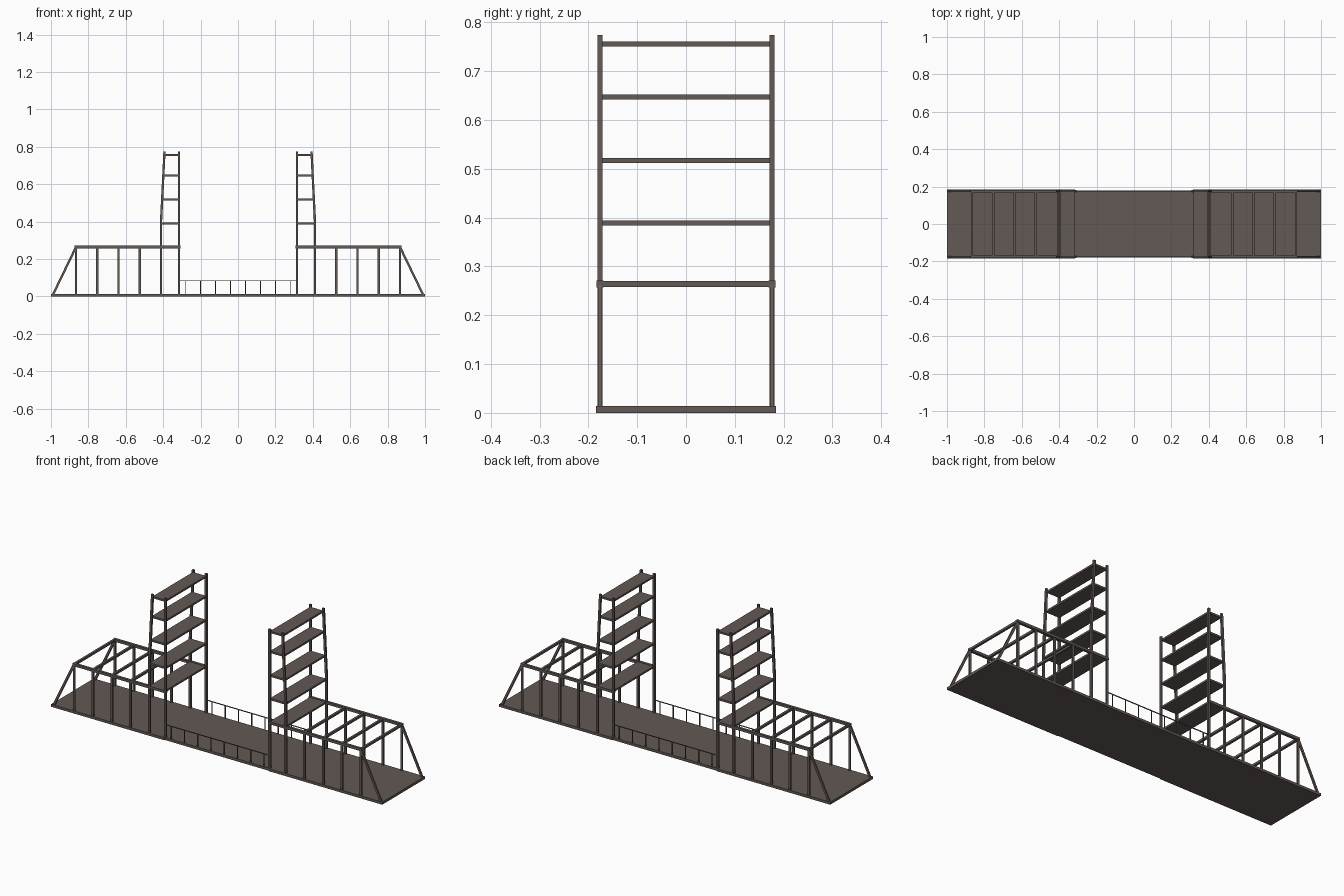
import bpy
from mathutils import Vector

cube = bpy.data.objects.get("Cube")
if cube:
    bpy.data.objects.remove(cube, do_unlink=True)

steel = bpy.data.materials.new("weathered_brown_steel")
steel.use_nodes = True
COLOR = (0.125, 0.1, 0.09, 1)
steel.diffuse_color = COLOR
steel.node_tree.nodes["Principled BSDF"].inputs["Base Color"].default_value = COLOR


def box(name, x, y, z):
    """Box spanning the given (min, max) ranges."""
    spans = (x, y, z)
    bpy.ops.mesh.primitive_cube_add(size=1, location=[(a + b) / 2 for a, b in spans])
    ob = bpy.context.object
    ob.name = name
    ob.scale = [abs(b - a) for a, b in spans]
    ob.data.materials.append(steel)
    return ob


def beam(name, start, end, width, depth):
    """Square bar between two points lying in one xz plane."""
    a, b = Vector(start), Vector(end)
    d = b - a
    bpy.ops.mesh.primitive_cube_add(size=1, location=(a + b) / 2)
    ob = bpy.context.object
    ob.name = name
    ob.scale = (width, depth, d.length)
    ob.rotation_euler = d.to_track_quat('Z', 'Y').to_euler() if d.x == 0 else \
        Vector((0, 0, 1)).rotation_difference(d).to_euler()
    ob.data.materials.append(steel)
    return ob


INNER, OUTER, END = 0.315, 0.412, 0.866   # tower legs and last truss post
TOP, SIDE, DECK = 0.264, 0.176, 0.014
BAYS = 4
posts = [OUTER + (END - OUTER) * i / BAYS for i in range(1, BAYS + 1)]
shelves = (0.389, 0.517, 0.647, 0.756)
KNEE, PEAK, PEAK_X = 0.39, 0.774, 0.393


def outer_x(z):
    """Centre line of the outer tower leg, which leans in above the knee."""
    return OUTER + (PEAK_X - OUTER) * max(0, (z - KNEE) / (PEAK - KNEE))


# Central deck
box("middle_deck", (-INNER, INNER), (-0.18, 0.18), (0, DECK))

for s, side in ((-1, "right"), (1, "left")):
    # Approach deck
    box(f"{side}_deck", (s * INNER, s), (-0.184, 0.184), (0, DECK))

    # Cross beams over the truss, and the tower platforms
    for x in posts:
        box(f"{side}_cross_beam", (s * x - 0.006, s * x + 0.006), (-SIDE, SIDE), (TOP - 0.006, TOP + 0.006))
    for z in (TOP,) + shelves:
        box(f"{side}_tower_platform", (s * INNER, s * outer_x(z)), (-0.174, 0.174), (z - 0.005, z + 0.005))

    for y in (-SIDE, SIDE):
        # Side truss
        box(f"{side}_top_chord", (s * 0.308, s * 0.873), (y - 0.007, y + 0.007), (TOP - 0.007, TOP + 0.007))
        for x in posts:
            beam(f"{side}_truss_post", (s * x, y, DECK), (s * x, y, TOP), 0.012, 0.008)
        beam(f"{side}_end_diagonal", (s * 0.99, y, 0.008), (s * END, y, TOP), 0.012, 0.008)
        # Tower legs
        beam(f"{side}_inner_leg", (s * INNER, y, 0), (s * INNER, y, PEAK), 0.012, 0.01)
        beam(f"{side}_outer_leg", (s * OUTER, y, 0), (s * OUTER, y, KNEE), 0.012, 0.01)
        beam(f"{side}_leaning_leg", (s * OUTER, y, KNEE), (s * PEAK_X, y, PEAK), 0.012, 0.01)

# Hand rails along the central deck
for y in (-SIDE, SIDE):
    box("hand_rail", (-INNER, INNER), (y - 0.002, y + 0.002), (0.081, 0.085))
    for i in range(8):
        x = (i - 3.5) * 0.08
        box("rail_post", (x - 0.002, x + 0.002), (y - 0.002, y + 0.002), (DECK, 0.083))
